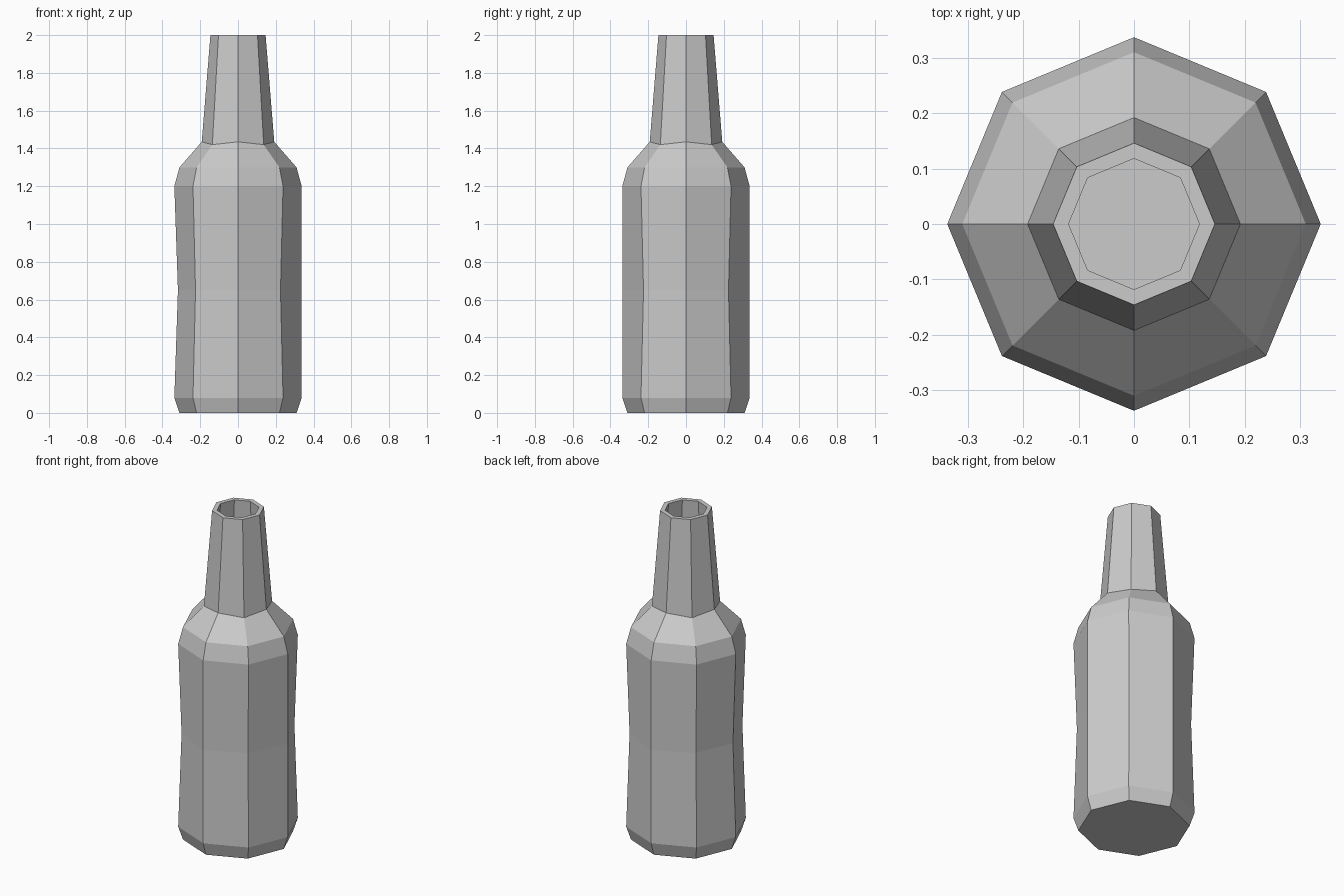
import bpy, bmesh
from math import cos, sin, pi

if "Cube" in bpy.data.objects:
    bpy.data.objects.remove(bpy.data.objects["Cube"])

SIDES = 8
WAIST_STRAIGHT = (0, 2, 6)   # corners that stay straight at the waist

# (height, corner radius) from outer base, over the lip, down to inner base
OUTER = [(0, .31), (.08, .337), (.65, .318), (1.2, .337), (1.3, .31),
         (1.435, .192), (2.0, .146)]
INNER = [(2.0, .118), (1.42, .162), (1.28, .285), (1.19, .307),
         (.65, .300), (.09, .307), (.03, .285)]


def ring(bm, z, r):
    verts = []
    for i in range(SIDES):
        rr, zz = r, z
        if z == .65 and i in WAIST_STRAIGHT:
            rr += .019
        if 1.4 < z < 1.5 and i % 2:
            zz -= .015
        a = 2 * pi * i / SIDES
        verts.append(bm.verts.new((rr * cos(a), rr * sin(a), zz)))
    return verts


# Hollow octagonal bottle: outer wall, lip and inner wall
bm = bmesh.new()
rings = [ring(bm, z, r) for z, r in OUTER + INNER]
for a, b in zip(rings, rings[1:]):
    for i in range(SIDES):
        j = (i + 1) % SIDES
        bm.faces.new((a[i], a[j], b[j], b[i]))

# Outer base and inner floor
bm.faces.new(rings[0][::-1])
bm.faces.new(rings[-1])
bmesh.ops.recalc_face_normals(bm, faces=bm.faces[:])

mesh = bpy.data.meshes.new("bottle")
bm.to_mesh(mesh)
bm.free()
bottle = bpy.data.objects.new("bottle", mesh)
bpy.context.collection.objects.link(bottle)
